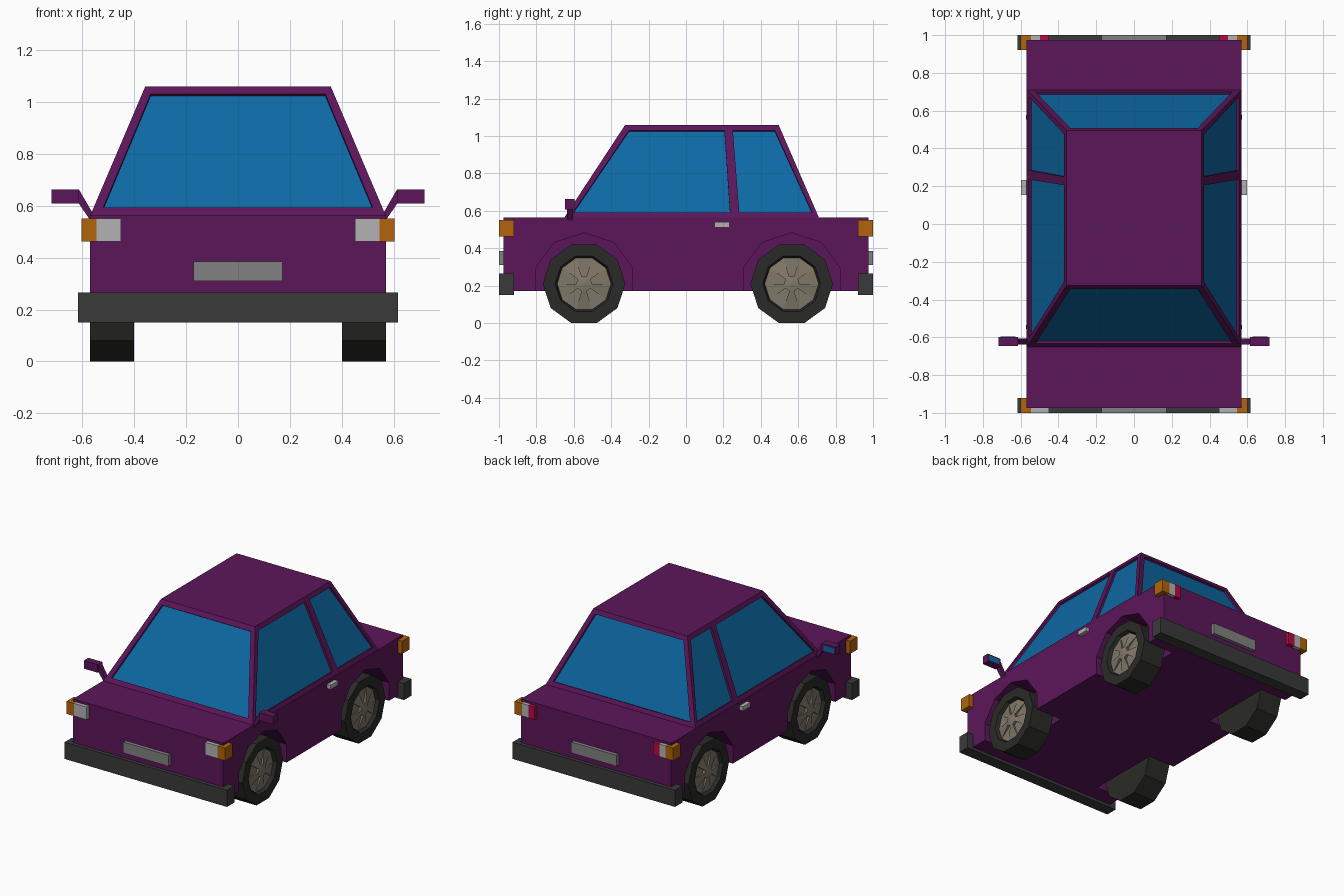
import bpy, bmesh
from math import sin, cos, pi
from mathutils import Vector

if "Cube" in bpy.data.objects:
    bpy.data.objects.remove(bpy.data.objects["Cube"])


def mat(name, r, g, b):
    m = bpy.data.materials.new(name)
    m.diffuse_color = (r, g, b, 1)
    m.use_nodes = True
    m.node_tree.nodes["Principled BSDF"].inputs["Base Color"].default_value = m.diffuse_color
    return m


PAINT = mat("paint", 0.107, 0.008, 0.102)
GLASS = mat("glass", 0.004, 0.14, 0.37)
ORANGE = mat("orange", 0.45, 0.127, 0.004)
RED = mat("red", 0.46, 0.003, 0.06)
RUBBER = mat("rubber", 0.023, 0.023, 0.02)
BUMPER = mat("bumper", 0.042, 0.042, 0.042)
RIM = mat("rim", 0.216, 0.188, 0.141)
LAMP = mat("lamp", 0.45, 0.45, 0.45)
PLATE = mat("plate", 0.22, 0.22, 0.22)


def make(name, polys, material, fix=True):
    """Object from a list of polygons, welded and flat shaded."""
    bm = bmesh.new()
    for p in polys:
        bm.faces.new([bm.verts.new(v) for v in p])
    bmesh.ops.remove_doubles(bm, verts=bm.verts, dist=1e-5)
    if fix:
        bmesh.ops.recalc_face_normals(bm, faces=bm.faces)
    me = bpy.data.meshes.new(name)
    bm.to_mesh(me)
    bm.free()
    me.materials.append(material)
    ob = bpy.data.objects.new(name, me)
    bpy.context.collection.objects.link(ob)
    return ob


def prism(name, a, b, material):
    """Solid between two matching outlines."""
    n = len(a)
    sides = [(a[i], a[(i + 1) % n], b[(i + 1) % n], b[i]) for i in range(n)]
    return make(name, [a, b] + sides, material)


def box(name, x, y, z, material):
    ring = [(x[0], y[0]), (x[1], y[0]), (x[1], y[1]), (x[0], y[1])]
    return prism(name, [(*p, z[0]) for p in ring], [(*p, z[1]) for p in ring], material)


def ring(x, r, cy, cz, s=1, phase=0.0, n=10):
    return [(s * x, cy + r * cos(2 * pi * i / n + phase),
             cz + r * sin(2 * pi * i / n + phase)) for i in range(n)]


WHEEL_Y = (-0.545, 0.565)
HUB_Z = 0.21

# lower body with wheel wells
body = box("body", (-0.57, 0.57), (-0.975, 0.975), (0.17, 0.565), PAINT)
for s in (1, -1):
    for cy in WHEEL_Y:
        cut = prism("wheel_well_cutter", ring(0.37, 0.272, cy, HUB_Z, s, pi / 2),
                    ring(0.7, 0.272, cy, HUB_Z, s, pi / 2), PAINT)
        cut.hide_render = True
        cut.hide_viewport = True
        mod = body.modifiers.new("well", 'BOOLEAN')
        mod.operation = 'DIFFERENCE'
        mod.solver = 'EXACT'
        mod.object = cut

# cabin: four sloping sides, each a grid with recessed window cells
BX, TX, Z0, Z1 = 0.568, 0.357, 0.565, 1.06
BF, BB, TF, TB = -0.65, 0.71, -0.325, 0.495
bot = [Vector(p) for p in ((-BX, BF, Z0), (BX, BF, Z0), (BX, BB, Z0), (-BX, BB, Z0))]
top = [Vector(p) for p in ((-TX, TF, Z1), (TX, TF, Z1), (TX, TB, Z1), (-TX, TB, Z1))]
rows = (0, 0.055, 0.94, 1)
end_u = ([0, 0.033, 0.967, 1], [0, 0.045, 0.955, 1])
side_u = ([0, 0.022, 0.652, 0.689, 0.982, 1], [0, 0.047, 0.645, 0.698, 0.961, 1])
flip_u = tuple([1 - u for u in reversed(l)] for l in side_u)
frame, panes = [tuple(top)], []
for k, (ub, ut) in enumerate((end_u, side_u, end_u, flip_u)):
    bl, br, tr, tl = bot[k], bot[(k + 1) % 4], top[(k + 1) % 4], top[k]
    inward = -(br - bl).cross(tl - bl).normalized() * 0.015
    grid = [[bl.lerp(tl, v).lerp(br.lerp(tr, v), u) for u in us]
            for v, us in zip(rows, (ub, ub, ut, ut))]
    for j in range(3):
        for i in range(len(ub) - 1):
            cell = [grid[j][i], grid[j][i + 1], grid[j + 1][i + 1], grid[j + 1][i]]
            if j == 1 and i % 2 == 1:
                deep = [p + inward for p in cell]
                panes.append(deep)
                frame += [(cell[m], cell[(m + 1) % 4], deep[(m + 1) % 4], deep[m])
                          for m in range(4)]
            else:
                frame.append(cell)
make("cabin_frame", frame, PAINT, fix=False)
make("windows", panes, GLASS, fix=False)

# wheels
for s in (1, -1):
    for cy in WHEEL_Y:
        prof = [(0.40, 0.13), (0.40, 0.2207), (0.57, 0.2207), (0.57, 0.155), (0.545, 0.144)]
        rings = [ring(x, r, cy, HUB_Z, s) for x, r in prof]
        polys = [rings[0]]
        for a, b in zip(rings, rings[1:]):
            polys += [(a[i], a[(i + 1) % 10], b[(i + 1) % 10], b[i]) for i in range(10)]
        make("tyre", polys + [ring(0.545, 0.144, cy, HUB_Z, s)], RUBBER)

        # rim: raised spokes alternating with sunken wedges around a hub cap
        outer = ring(0.547, 0.144, cy, HUB_Z, s)
        high = ring(0.566, 0.042, cy, HUB_Z, s)
        low = ring(0.549, 0.042, cy, HUB_Z, s)
        tip = (s * 0.572, cy, HUB_Z)
        polys = []
        for i in range(10):
            j = (i + 1) % 10
            inner = high if i % 2 else low
            polys += [(outer[i], outer[j], inner[j], inner[i]),
                      (outer[i], low[i], high[i]), (high[i], high[j], tip)]
            if i % 2 == 0:
                polys.append((low[i], low[j], high[j], high[i]))
        if s < 0:
            polys = [p[::-1] for p in polys]
        make("wheel_rim", polys, RIM)

# bumpers, number plates and lights at both ends
for e, end in ((-1, "front"), (1, "rear")):
    def ys(inner):
        return sorted((e * inner, e * 1.0))
    box(end + "_bumper", (-0.617, 0.617), ys(0.92), (0.15, 0.265), BUMPER)
    box(end + "_plate", (-0.172, 0.172), ys(0.97), (0.31, 0.385), PLATE)
    for s in (1, -1):
        def xs(a, b):
            return sorted((s * a, s * b))
        lz = (0.463, 0.55)
        box(end + "_indicator", xs(0.545, 0.602), ys(0.92), lz, ORANGE)
        if e < 0:
            box("headlight", xs(0.45, 0.545), ys(0.97), lz, LAMP)
        else:
            box("tail_light", xs(0.45, 0.498), ys(0.97), lz, RED)
            box("reversing_light", xs(0.498, 0.545), ys(0.97), lz, LAMP)

# door handles and wing mirrors
for s in (1, -1):
    box("door_handle", sorted((s * 0.565, s * 0.597)), (0.153, 0.233), (0.51, 0.54), LAMP)
    head = [(0.613, 0.663), (0.718, 0.663), (0.718, 0.608), (0.613, 0.608)]
    arm = [(0.562, 0.575), (0.613, 0.663), (0.613, 0.608), (0.572, 0.548)]
    for name, pts, y0, y1 in (("mirror_housing", head, -0.647, -0.597),
                              ("mirror_arm", arm, -0.637, -0.605)):
        prism(name, [(s * x, y0, z) for x, z in pts], [(s * x, y1, z) for x, z in pts], PAINT)
    box("mirror_glass", sorted((s * 0.628, s * 0.708)), (-0.6, -0.595), (0.617, 0.654), GLASS)
